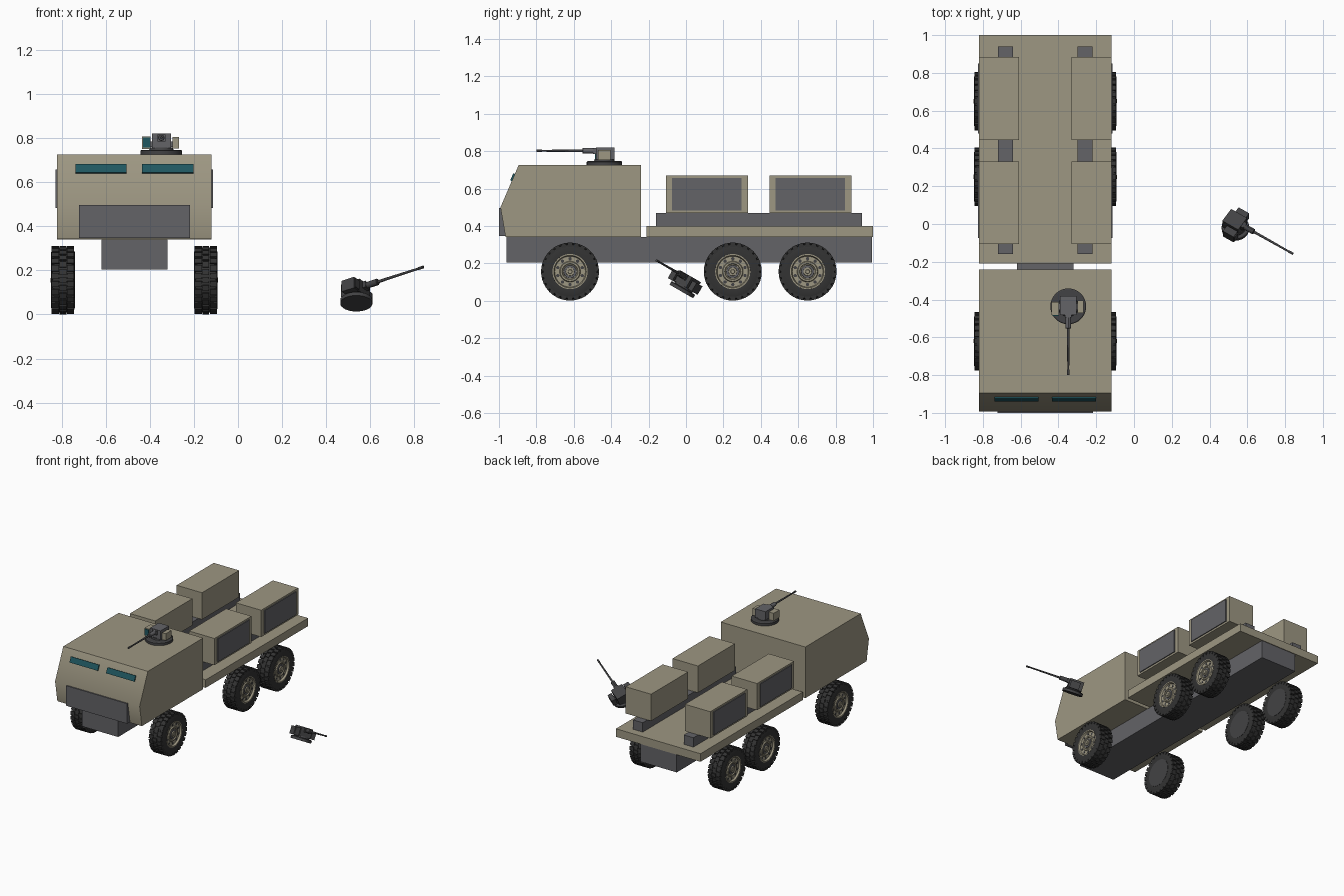
import bpy, bmesh, math
from mathutils import Matrix, Vector

if "Cube" in bpy.data.objects:
    bpy.data.objects.remove(bpy.data.objects["Cube"])


def material(name, rgb):
    m = bpy.data.materials.new(name)
    m.diffuse_color = (*rgb, 1)
    m.use_nodes = True
    m.node_tree.nodes["Principled BSDF"].inputs["Base Color"].default_value = m.diffuse_color
    return m


TAN = material("tan paint", (0.34, 0.31, 0.225))
GREY = material("dark grey", (0.125, 0.125, 0.135))
CHARCOAL = material("charcoal", (0.055, 0.055, 0.058))
RUBBER = material("rubber", (0.033, 0.033, 0.033))
TEAL = material("teal glass", (0.014, 0.095, 0.115))
CX = -0.47  # centre line of the truck


def finish(name, bm, mat, matrix=Matrix(), smooth=None):
    bmesh.ops.recalc_face_normals(bm, faces=bm.faces)
    me = bpy.data.meshes.new(name)
    bm.to_mesh(me)
    bm.free()
    me.materials.append(mat)
    ob = bpy.data.objects.new(name, me)
    bpy.context.collection.objects.link(ob)
    ob.matrix_world = matrix
    if smooth:
        bpy.ops.object.select_all(action='DESELECT')
        ob.select_set(True)
        bpy.context.view_layer.objects.active = ob
        bpy.ops.object.shade_smooth_by_angle(angle=math.radians(smooth))
    return ob


def add_box(bm, lo, hi, matrix=Matrix()):
    lo, hi = Vector(lo), Vector(hi)
    m = matrix @ Matrix.Translation((lo + hi) / 2) @ Matrix.Diagonal((*(hi - lo), 1))
    bmesh.ops.create_cube(bm, size=1, matrix=m)


def box(name, lo, hi, mat, matrix=Matrix()):
    bm = bmesh.new()
    add_box(bm, lo, hi)
    return finish(name, bm, mat, matrix)


def lathe(bm, profile, n):
    # turn (x, radius) points around the x axis and cap open ends
    rings = [[bm.verts.new((x, r * math.cos(2 * math.pi * i / n), r * math.sin(2 * math.pi * i / n)))
              for i in range(n)] for x, r in profile]
    for a, b in zip(rings, rings[1:]):
        for i in range(n):
            j = (i + 1) % n
            bm.faces.new((a[i], a[j], b[j], b[i]))
    bm.faces.new(rings[0])
    bm.faces.new(rings[-1])


def turned(name, profile, mat, matrix, n=32):
    bm = bmesh.new()
    lathe(bm, profile, n)
    return finish(name, bm, mat, matrix, 30)


def mirrored(x0, x1):
    # the x range and its mirror image across the truck's centre line
    return ((x0, x1), (2 * CX - x1, 2 * CX - x0))


# Chassis and cargo bed
box("chassis", (CX - 0.15, -0.96, 0.205), (CX + 0.15, 0.995, 0.34), GREY)
box("cargo_bed", (-0.82, -0.21, 0.34), (-0.12, 1.0, 0.40), TAN)

# Cab, an extruded side profile
bm = bmesh.new()
side = [(-0.965, 0.342), (-0.992, 0.5), (-0.895, 0.725), (-0.24, 0.725), (-0.24, 0.342)]
face = bm.faces.new([bm.verts.new((-0.82, y, z)) for y, z in side])
new = bmesh.ops.extrude_face_region(bm, geom=[face])["geom"]
bmesh.ops.translate(bm, vec=(0.70, 0, 0), verts=[v for v in new if isinstance(v, bmesh.types.BMVert)])
finish("cab", bm, TAN, smooth=40)
box("front_grille", (-0.722, -1.0, 0.347), (-0.218, -0.965, 0.497), GREY)

# Windscreen slits, thin plates lying on the sloped front
slope = math.atan2(0.097, 0.225)
for x0, x1 in mirrored(-0.435, -0.202):
    m = Matrix.Translation((0, -0.925, 0.66)) @ Matrix.Rotation(-slope, 4, 'X')
    box("windscreen_slit", (x0, -0.007, -0.021), (x1, 0.003, 0.021), TEAL, m)

# Rails, cargo boxes and their outer side panels
for x0, x1 in mirrored(-0.30, -0.22):
    box("cargo_rail", (x0, -0.16, 0.40), (x1, 0.94, 0.47), GREY)
for y in (0.112, 0.665):
    for x0, x1 in mirrored(-0.33, -0.12):
        box("cargo_box", (x0, y - 0.219, 0.47), (x1, y + 0.219, 0.67), TAN)
    for x0, x1 in mirrored(-0.121, -0.113):
        box("box_side_panel", (x0, y - 0.186, 0.484), (x1, y + 0.186, 0.657), GREY)


# Wheels, outer side facing local +x
def wheel(matrix):
    bm = bmesh.new()
    lathe(bm, [(-0.052, 0.10), (-0.054, 0.125), (-0.047, 0.143), (-0.035, 0.148), (0.035, 0.148),
               (0.047, 0.143), (0.054, 0.125), (0.052, 0.094), (0.03, 0.09)], 48)
    n = 26
    for i in range(n):
        for lo, hi, shift in ((-0.051, -0.018, 0), (-0.015, 0.015, 0.5), (0.018, 0.051, 0)):
            rot = Matrix.Rotation(2 * math.pi * (i + shift) / n, 4, 'X')
            add_box(bm, (lo, -0.0135, 0.132), (hi, 0.0135, 0.1545), rot)
    finish("tyre", bm, RUBBER, matrix, 30)
    turned("wheel_back", [(-0.0535, 0.10), (-0.045, 0.10)], CHARCOAL, matrix)
    turned("wheel_rim", [(0.028, 0.092), (0.053, 0.094), (0.053, 0.087), (0.040, 0.082), (0.040, 0.056),
                         (0.047, 0.052), (0.047, 0.043), (0.041, 0.040)], TAN, matrix, 40)
    turned("hub_ring", [(0.039, 0.036), (0.045, 0.034)], GREY, matrix, 24)
    turned("hub_cap", [(0.040, 0.024), (0.052, 0.022), (0.052, 0.012), (0.056, 0.010)], TAN, matrix, 20)
    bm = bmesh.new()
    for i in range(10):
        m = (Matrix.Rotation(2 * math.pi * i / 10, 4, 'X') @ Matrix.Translation((0.04, 0, 0.069))
             @ Matrix.Rotation(math.pi / 2, 4, 'Y'))
        bmesh.ops.create_cone(bm, cap_ends=True, segments=10, radius1=0.009, radius2=0.009,
                              depth=0.003, matrix=m)
    finish("rim_holes", bm, CHARCOAL, matrix)


for y in (-0.62, 0.25, 0.65):
    wheel(Matrix.Translation((-0.146, y, 0.156)))
    wheel(Matrix.Translation((-0.794, y, 0.156)) @ Matrix.Rotation(math.pi, 4, 'Z'))


# Gun turret, origin at the base, barrel pointing to local -y
def turret(matrix, ring, body, pod, lens):
    up = matrix @ Matrix.Rotation(-math.pi / 2, 4, 'Y')
    forward = matrix @ Matrix.Translation((0, 0, 0.077)) @ Matrix.Rotation(-math.pi / 2, 4, 'Z')
    turned("turret_ring", [(0, ring), (0.018, ring), (0.022, ring - 0.006), (0.022, 0.055),
                           (0.033, 0.052)], CHARCOAL, up)
    box("gun_housing", (-0.043, -0.045, 0.030), (0.043, 0.055, 0.095), body, matrix)
    box("gun_mantlet", (-0.018, -0.060, 0.060), (0.018, -0.045, 0.092), body, matrix)
    box("sight_pod", (-0.088, -0.045, 0.026), (-0.048, 0.022, 0.083), pod, matrix)
    box("sight_lens", (-0.084, -0.050, 0.032), (-0.052, -0.044, 0.078), lens, matrix)
    box("ammo_pod", (0.050, -0.035, 0.028), (0.080, 0.032, 0.080), pod, matrix)
    box("pod_bracket", (-0.05, -0.02, 0.035), (0.052, 0.015, 0.06), body, matrix)
    turned("barrel_sleeve", [(0.05, 0.015), (0.115, 0.015), (0.118, 0.011)], body, forward, 12)
    turned("gun_barrel", [(0.11, 0.007), (0.335, 0.005), (0.335, 0.0065), (0.363, 0.0065)],
           CHARCOAL, forward, 12)


turret(Matrix.Translation((-0.348, -0.436, 0.725)), 0.095, GREY, TAN, TEAL)

# Detached spare turret lying tilted beside the truck
tilt = Matrix.Rotation(math.radians(-30), 4, 'X') @ Matrix.Rotation(math.radians(57), 4, 'Z')
turret(Matrix.Translation((0.537, -0.025, 0.05)) @ tilt, 0.073, CHARCOAL, CHARCOAL, CHARCOAL)
